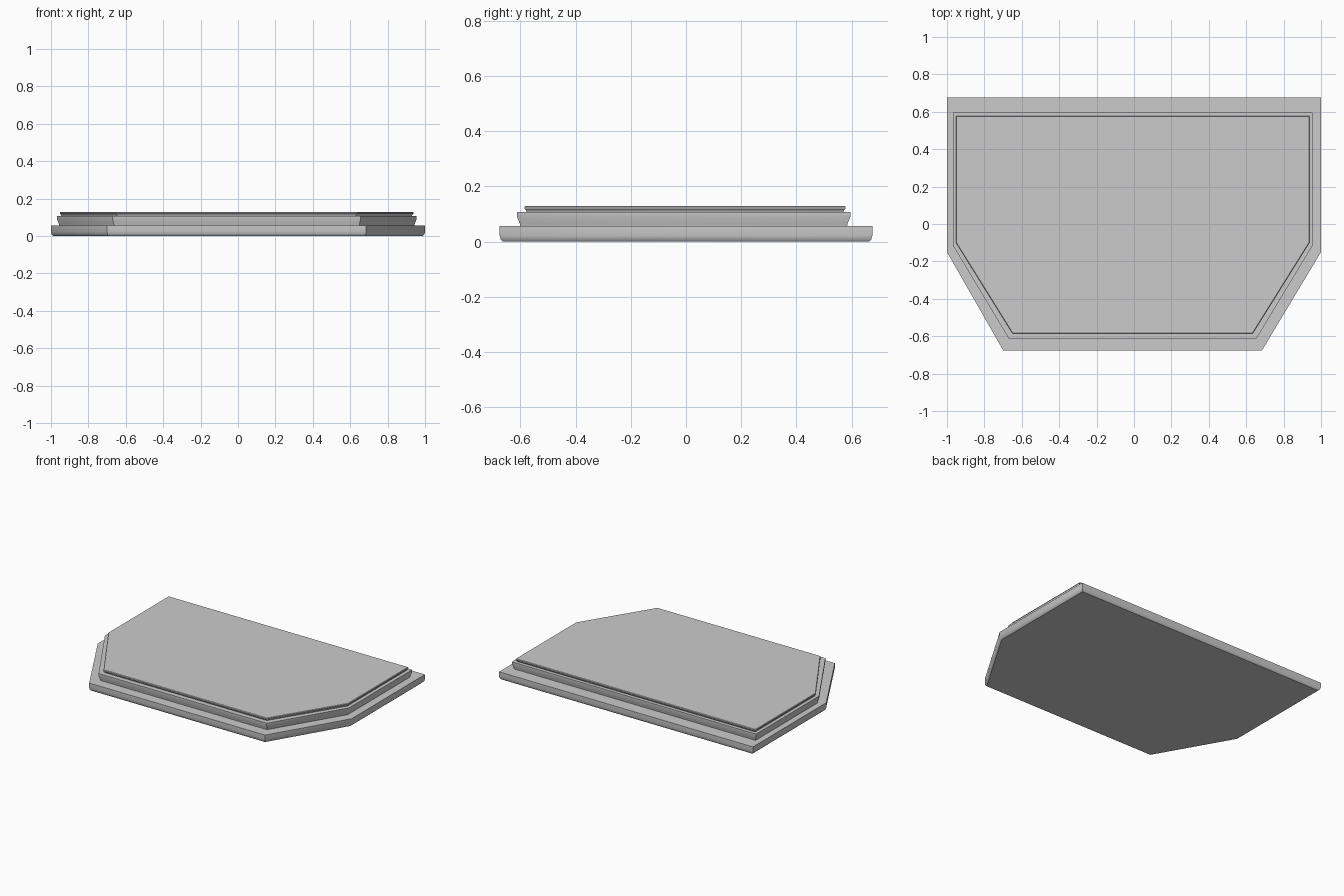
import bpy, bmesh, math
from mathutils import Vector

cube = bpy.data.objects.get("Cube")
if cube:
    bpy.data.objects.remove(cube, do_unlink=True)

stone = bpy.data.materials.new("grey_stone")
stone.use_nodes = True
colour = (0.6, 0.6, 0.6, 1)
stone.diffuse_color = colour
stone.node_tree.nodes["Principled BSDF"].inputs["Base Color"].default_value = colour


def outline(left, right, back, side, front, corner_left, corner_right):
    """Six-sided plan with clipped front corners, counter-clockwise."""
    return [Vector(p) for p in ((left, back), (left, side), (corner_left, front),
                                (corner_right, front), (right, side), (right, back))]


def inset(points, amount):
    """Move every edge inwards by the same distance."""
    result = []
    for i, p in enumerate(points):
        a = (p - points[i - 1]).normalized()
        b = (points[(i + 1) % len(points)] - p).normalized()
        na, nb = Vector((-a.y, a.x)), Vector((-b.y, b.x))
        result.append(p + (na + nb) * amount / (1 + na.dot(nb)))
    return result


def slab(name, points, profile):
    """Loft the plan through (inset, height) steps and cap both ends."""
    bm = bmesh.new()
    rings = [[bm.verts.new((p.x, p.y, z)) for p in inset(points, d)] for d, z in profile]
    for low, high in zip(rings, rings[1:]):
        for i in range(len(low)):
            j = (i + 1) % len(low)
            bm.faces.new((low[i], low[j], high[j], high[i]))
    bm.faces.new(rings[0][::-1])
    bm.faces.new(rings[-1])
    mesh = bpy.data.meshes.new(name)
    bm.to_mesh(mesh)
    bm.free()
    mesh.materials.append(stone)
    obj = bpy.data.objects.new(name, mesh)
    bpy.context.collection.objects.link(obj)
    bpy.ops.object.select_all(action="DESELECT")
    obj.select_set(True)
    bpy.context.view_layer.objects.active = obj
    bpy.ops.object.shade_smooth_by_angle(angle=math.radians(40))


# Wide foot with a softened lower edge
slab("base_slab", outline(-1, 1, 0.675, -0.15, -0.675, -0.70, 0.685),
     [(0.012, 0), (0.004, 0.008), (0, 0.022), (0, 0.056)])

# Middle step, flaring outwards towards its top
slab("middle_step", outline(-0.968, 0.955, 0.595, -0.115, -0.612, -0.67, 0.655),
     [(0.012, 0.05), (0.01, 0.065), (0, 0.09), (0, 0.108)])

# Thin top plate with an undercut lip
slab("top_plate", outline(-0.952, 0.938, 0.578, -0.1, -0.585, -0.65, 0.635),
     [(0.008, 0.104), (0.006, 0.113), (0, 0.119), (0, 0.126), (0.003, 0.129)])
